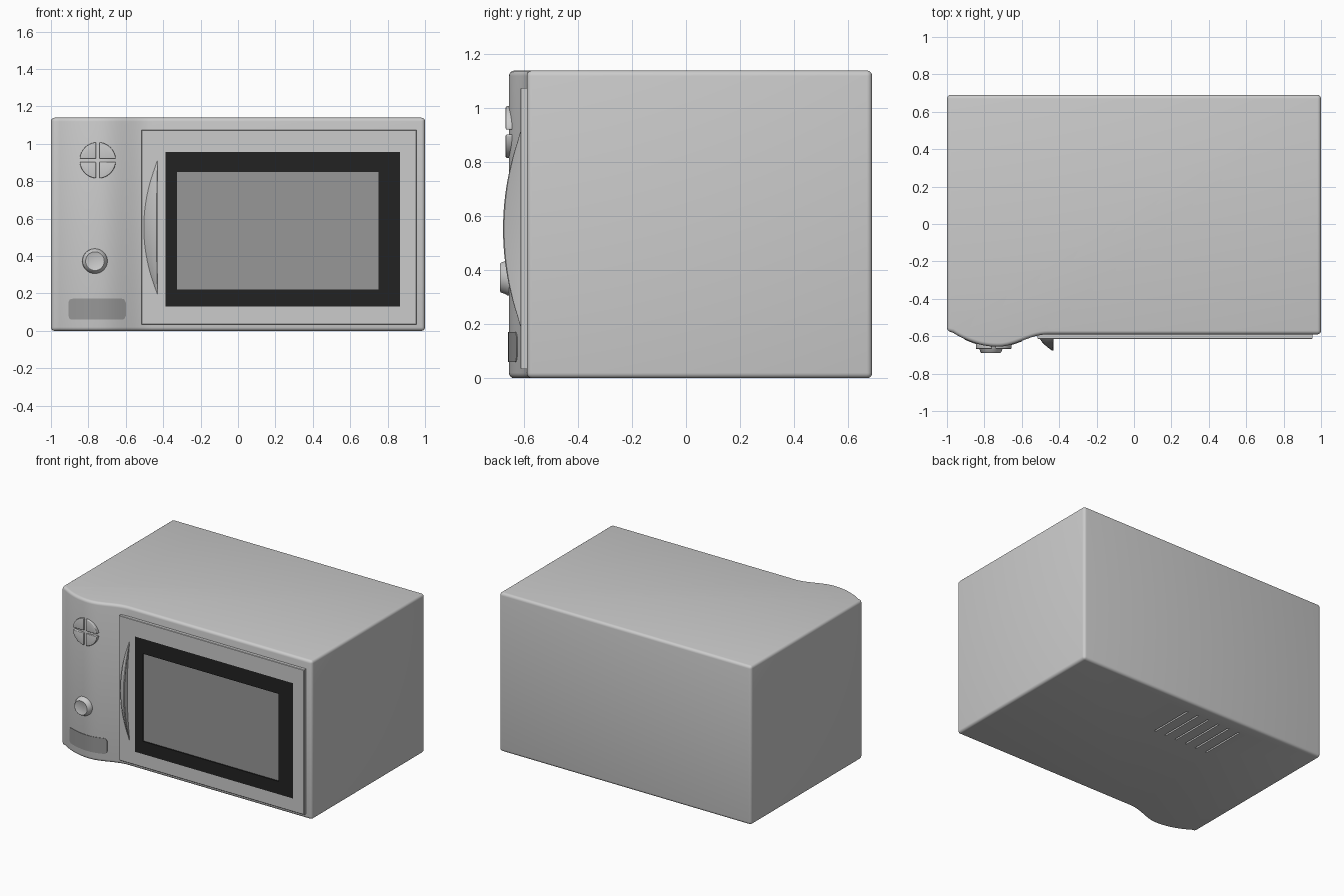
import bpy, bmesh, math

cube = bpy.data.objects.get("Cube")
if cube:
    bpy.data.objects.remove(cube, do_unlink=True)


def material(name, value):
    mat = bpy.data.materials.new(name)
    mat.use_nodes = True
    colour = (value, value, value, 1)
    mat.diffuse_color = colour
    mat.node_tree.nodes["Principled BSDF"].inputs["Base Color"].default_value = colour
    return mat


casing = material("light grey casing", 0.60)
glass = material("mid grey glass", 0.31)
black = material("black window frame", 0.016)


def loft(name, sections, mats=(casing,), bevel=0, band_mats=None, cutter=None):
    """Skin equal-length closed sections, cap both ends, then bevel and shade."""
    bm = bmesh.new()
    rings = [[bm.verts.new(p) for p in s] for s in sections]
    n = len(rings[0])
    bm.faces.new(rings[0])
    for k in range(len(rings) - 1):
        for i in range(n):
            j = (i + 1) % n
            f = bm.faces.new((rings[k][i], rings[k][j], rings[k + 1][j], rings[k + 1][i]))
            f.material_index = band_mats[k] if band_mats else 0
    cap = bm.faces.new(rings[-1])
    cap.material_index = band_mats[-1] if band_mats else 0
    bmesh.ops.recalc_face_normals(bm, faces=bm.faces)
    mesh = bpy.data.meshes.new(name)
    bm.to_mesh(mesh)
    bm.free()
    for m in mats:
        mesh.materials.append(m)
    obj = bpy.data.objects.new(name, mesh)
    bpy.context.collection.objects.link(obj)
    bpy.ops.object.select_all(action="DESELECT")
    obj.select_set(True)
    bpy.context.view_layer.objects.active = obj
    if bevel:
        mod = obj.modifiers.new("rounded edges", "BEVEL")
        mod.width = bevel
        mod.segments = 4
        mod.limit_method = "ANGLE"
        mod.angle_limit = math.radians(40)
        mod.use_clamp_overlap = False
        bpy.ops.object.modifier_apply(modifier=mod.name)
    if cutter:
        mod = obj.modifiers.new("slots", "BOOLEAN")
        mod.operation = "DIFFERENCE"
        mod.solver = "EXACT"
        mod.object = cutter
        bpy.ops.object.modifier_apply(modifier=mod.name)
    bpy.ops.object.shade_smooth_by_angle(angle=math.radians(35))
    return obj


def front_y(x):
    """Depth of the casing front: flat, with a swelling control column."""
    peak = -0.73
    if x < peak:
        return -0.58 - 0.076 * (1 - ((peak - x) / 0.24) ** 2)
    t = min((x - peak) / 0.27, 1)
    return -0.59 - 0.033 * (1 + math.cos(math.pi * t))


# Bottom vent slots, cut out of the casing
bm = bmesh.new()
for i in range(6):
    made = bmesh.ops.create_cube(bm, size=1)
    for v in made["verts"]:
        v.co = (v.co.x * 0.012 + 0.04 - 0.086 * i, v.co.y * 0.33 + 0.425, v.co.z * 0.03)
slot_mesh = bpy.data.meshes.new("slot_cutter")
bm.to_mesh(slot_mesh)
bm.free()
slots = bpy.data.objects.new("slot_cutter", slot_mesh)
slots.hide_render = True
bpy.context.collection.objects.link(slots)

# Casing
columns = 28
outline = [(1, 0.69), (-1, 0.69), (-1, -0.573)]
for i in range(columns + 1):
    x = -0.97 + 0.51 * i / columns
    outline.append((x, front_y(x)))
outline.append((1, -0.59))
loft("casing", [[(x, y, z) for x, y in outline] for z in (0, 1.14)],
     bevel=0.02, cutter=slots)
bpy.data.objects.remove(slots, do_unlink=True)


# Door with its window frame and recessed glass
def rectangle(x0, x1, z0, z1, y):
    return [(x0, y, z0), (x1, y, z0), (x1, y, z1), (x0, y, z1)]


loft("door", [
    rectangle(-0.515, 0.955, 0.035, 1.075, -0.58),
    rectangle(-0.515, 0.955, 0.035, 1.075, -0.611),
    rectangle(-0.512, 0.952, 0.038, 1.072, -0.614),
    rectangle(-0.387, 0.867, 0.13, 0.957, -0.614),
    rectangle(-0.325, 0.752, 0.222, 0.85, -0.614),
    rectangle(-0.325, 0.752, 0.222, 0.85, -0.606)],
    (casing, black, glass), band_mats=[0, 0, 0, 1, 1, 2])

# Crescent door handle with a hollow grip side
grip = [(-0.075, 0), (-0.06, -0.022), (-0.032, -0.048), (-0.006, -0.066),
        (0, -0.062), (-0.012, -0.03), (-0.02, 0)]
sections = []
for i in range(25):
    t = -1 + 2 * i / 24
    s = max(1 - t * t, 0.03)
    sections.append([(-0.43 + u * s, -0.612 + v * s, 0.553 + 0.36 * t) for u, v in grip])
loft("door_handle", sections)

# Display strip following the curved front
sections = []
x0, x1, radius = -0.907, -0.6, 0.02
for i in range(41):
    x = x0 + (x1 - x0) * i / 40
    edge = max(radius - min(x - x0, x1 - x), 0)
    cut = radius - math.sqrt(max(radius ** 2 - edge ** 2, 0))
    lo, hi, y = 0.06 + cut, 0.172 - cut, front_y(x)
    sections.append([(x, y - 0.003, lo), (x, y - 0.003, hi),
                     (x, y + 0.003, hi), (x, y + 0.003, lo)])
loft("display_strip", sections, (glass,))

# Turning knob
knob = [(0.068, -0.64), (0.066, -0.662), (0.062, -0.668), (0.055, -0.686),
        (0.05, -0.69), (0.046, -0.688)]
loft("control_knob", [
    [(-0.765 + r * math.cos(a * math.tau / 40), y, 0.373 + r * math.sin(a * math.tau / 40))
     for a in range(40)] for r, y in knob])

# Round button pad split into four quarters
radius, gap = 0.097, 0.009
start = math.asin(gap / radius)
quarter = [(gap, gap)]
for i in range(13):
    a = start + (math.pi / 2 - 2 * start) * i / 12
    quarter.append((radius * math.cos(a), radius * math.sin(a)))
for side, sx in (("left", 1), ("right", -1)):
    for level, sz in (("upper", 1), ("lower", -1)):
        loft(f"{level}_{side}_button",
             [[(-0.75 + sx * u, y, 0.912 + sz * v) for u, v in quarter]
              for y in (-0.635, -0.668)], bevel=0.005)
